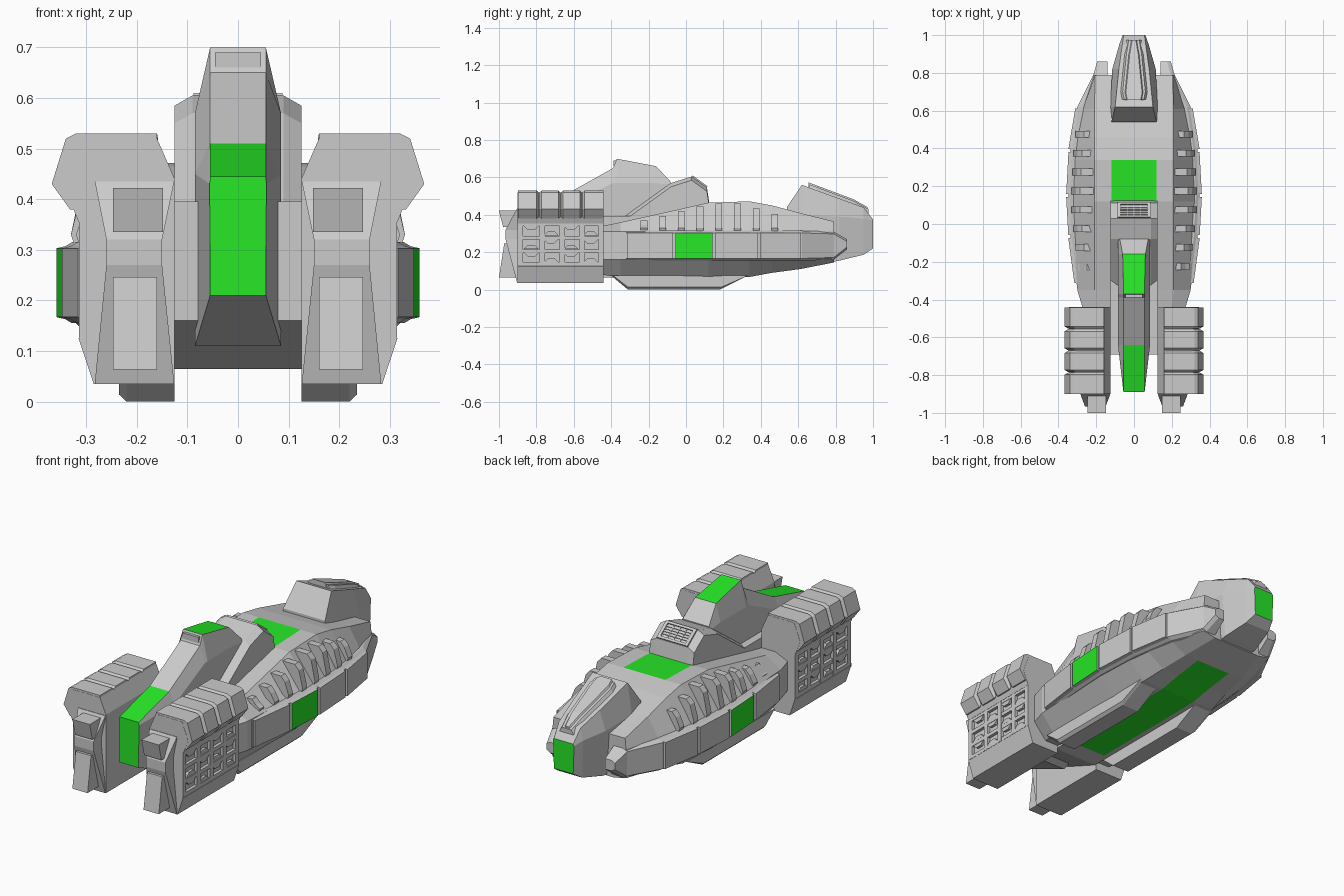
import bpy, bmesh

if "Cube" in bpy.data.objects:
    bpy.data.objects.remove(bpy.data.objects["Cube"])

green_mat = bpy.data.materials.new("green_paint")
green_mat.diffuse_color = (0.02, 0.8, 0.02, 1)
green_mat.use_nodes = True
green_mat.node_tree.nodes["Principled BSDF"].inputs["Base Color"].default_value = green_mat.diffuse_color
grey_mat = bpy.data.materials.new("hull_grey")
grey_mat.diffuse_color = (0.8, 0.8, 0.8, 1)
grey_mat.use_nodes = True
grey_mat.node_tree.nodes["Principled BSDF"].inputs["Base Color"].default_value = grey_mat.diffuse_color


def solid(name, parts, green=(), mirror=False):
    """Skin each part (a list of rings); green holds (segment, edge), caps are (-1, 0/1)."""
    bm = bmesh.new()
    for rings in parts:
        vs = [[bm.verts.new(p) for p in r] for r in rings]
        n = len(vs[0])
        for s in range(len(vs) - 1):
            for e in range(n):
                k = (e + 1) % n
                f = bm.faces.new((vs[s][e], vs[s][k], vs[s + 1][k], vs[s + 1][e]))
                f.material_index = int((s, e) in green)
        for c, ring in enumerate((vs[0], vs[-1])):
            f = bm.faces.new(ring)
            f.material_index = int((-1, c) in green)
    bmesh.ops.recalc_face_normals(bm, faces=bm.faces)
    me = bpy.data.meshes.new(name)
    bm.to_mesh(me)
    bm.free()
    ob = bpy.data.objects.new(name, me)
    bpy.context.collection.objects.link(ob)
    if green:
        me.materials.append(grey_mat)
        me.materials.append(green_mat)
    if mirror:
        ob.modifiers.new("mirror", 'MIRROR')
    return ob


def half(y, *pts):
    """Symmetric ring at y from right-hand points listed top to bottom."""
    return [(x, y, z) for x, z in pts] + [(-x, y, z) for x, z in reversed(pts)]


def at_y(y, pts):
    return [(x, y, z) for x, z in pts]


def at_x(x, pts):
    return [(x, y, z) for y, z in pts]


def box(x0, x1, y0, y1, z0, z1):
    return [[(x0, y, z0), (x1, y, z0), (x1, y, z1), (x0, y, z1)] for y in (y0, y1)]


def upright(levels):
    """Stack of rectangles: (z, x0, x1, rear y, front y)."""
    return [[(a, r, z), (b, r, z), (b, f, z), (a, f, z)] for z, a, b, r, f in levels]


# Main hull: y, top z, top half width, side half width, belly half width, belly z
hull = [(-.45, .34, .20, .27, .20, .08), (-.35, .36, .21, .30, .22, .065),
        (.12, .465, .21, .325, .23, .065), (.34, .472, .21, .315, .22, .068),
        (.46, .45, .21, .30, .20, .09), (.61, .41, .21, .27, .18, .11),
        (.79, .365, .205, .21, .14, .145)]
solid("main_hull", [[half(y, (.12, tz), (tw, tz), (mw, .31), (mw, .16), (bw, bz), (.10, bz))
                     for y, tz, tw, mw, bw, bz in hull]],
      green={(2, 11)} | {(s, 5) for s in range(5)})

# Nose with cockpit hump
nose = [(.54, .12, .442, .12, .40, .10, .15), (.62, .10, .56, .125, .40, .10, .12),
        (.82, .08, .487, .115, .39, .10, .155), (.95, .062, .44, .078, .38, .072, .187),
        (1.0, .055, .375, .06, .365, .055, .22)]
solid("nose", [[half(y, (a, b), (c, d), (e, f)) for y, a, b, c, d, e, f in nose]], green={(-1, 1)})

# Cockpit glass with its surrounding rim
canopy = [(.66, .060, .557), (.70, .068, .542), (.90, .048, .467), (.975, .035, .425)]
solid("canopy_rim", [[half(y, (w - .008, z + .006), (w + .008, z - .02)) for y, w, z in canopy]])
solid("canopy_glass", [[half(y - .004, (w - .025, z + .016), (w - .010, z - .01))
                        for y, w, z in canopy]])

# Bridge tower
tower = [(-.33, .39), (-.08, .57), (.03, .605), (.112, .545), (.125, .46)]
solid("bridge_tower", [[half(y, (.09, z), (.125, z - .02), (.125, .30)) for y, z in tower]])


def on_slope(x0, x1, t0, t1, h):
    """Raised bar lying on the tower's sloped front."""
    pts = [(.03 + .082 * t + .6 * k, .605 - .06 * t + .8 * k)
           for t, k in ((t0, -.004), (t1, -.004), (t1, h), (t0, h))]
    return [at_x(x0, pts), at_x(x1, pts)]


solid("bridge_vent_frame", [on_slope(-.088, .088, .02, .14, .008), on_slope(-.088, .088, .86, .98, .008),
                            on_slope(-.088, -.072, .14, .86, .008), on_slope(.072, .088, .14, .86, .008)])
solid("bridge_vent_slats", [on_slope(-.072, .072, t, t + .06, .005) for t in (.24, .38, .52, .66)]
      + [on_slope(x - .002, x + .002, .14, .86, .005) for x in (-.036, 0, .036)])

# Rear block between the engines
solid("rear_block", [[half(-.69, (.125, .395), (.125, .16)), half(-.45, (.125, .395), (.125, .065)),
                      half(-.30, (.125, .395), (.125, .065))]])

# Tail fin: y, top half width, top z, shoulder half width, shoulder z, foot half width, foot z
fin = [(-.89, .055, .445, .056, .43, .055, .21), (-.64, .055, .51, .085, .45, .085, .11),
       (-.39, .055, .65, .085, .57, .085, .20), (-.37, .055, .70, .085, .57, .085, .30),
       (-.16, .06, .66, .085, .57, .085, .40), (-.08, .075, .575, .085, .56, .085, .40)]
solid("tail_fin", [[half(y, (a, b), (c, d), (e, f)) for y, a, b, c, d, e, f in fin]],
      green={(0, 5), (3, 5), (-1, 0)})
solid("fin_vent", [box(-.045, .045, -.388, -.37, .66, .69)])

# Side pods: y, outer x, bottom z, top z
pod = [(-.32, .305, .155, .315), (-.065, .337, .155, .315), (.15, .348, .155, .315),
       (.39, .336, .155, .315), (.62, .30, .155, .315), (.79, .215, .16, .31), (.86, .195, .215, .27)]
solid("side_pod", [[at_y(y, [(.14, a), (x - .02, a), (x, a + .012), (x, b - .012), (x - .02, b), (.14, b)])
                    for y, x, a, b in pod]], mirror=True)

# Raised armour panels on the pods
for i, (a, b) in enumerate(zip(pod[:4], pod[1:5])):
    ends = [(a[0] + .008, a[1]), (b[0] - .008, b[1])]
    solid("pod_panel_%d" % (i + 1),
          [[at_y(y, [(x - .02, .16), (x + .011, .167), (x + .011, .303), (x - .02, .31)])
            for y, x in ends]], green={(0, 1)} if i == 1 else (), mirror=True)

# Row of ribs along the shoulders
tops = [.37, .395, .42, .445, .46, .46, .435, .405]
outs = [.285, .30, .31, .32, .32, .315, .31, .30]
ribs = []
for i, (t, x) in enumerate(zip(tops, outs)):
    y = -.225 + i * .1
    pts = [(.19, .30), (x, .30), (x + .01, .33), (x - .012, t - .025), (x - .035, t), (.19, t)]
    ribs.append([at_y(y - .018, pts), at_y(y + .018, pts)])
solid("shoulder_ribs", ribs, mirror=True)

# Belly skids
outer = [(-.39, .075), (-.31, .014), (.19, .014), (.33, .075)]
lower = [(-.40, .075), (-.31, 0), (.18, 0), (.33, .075)]
solid("belly_skid", [[at_x(.125, lower), at_x(.22, lower), at_x(.235, outer)]], mirror=True)

# Engine bodies with a recessed outer side
core = [(.16, .52), (.31, .52), (.345, .43), (.315, .355), (.298, .35), (.298, .14),
        (.315, .125), (.285, .035), (.125, .035), (.125, .44)]
solid("engine_body", [[at_y(-.9, core), at_y(-.44, core)]], mirror=True)

# Ribbed engine cowls
full = [(.16, .53), (.32, .53), (.34, .52), (.368, .43), (.332, .38), (.16, .38)]
slim = [(.158, .519), (.311, .519), (.325, .50), (.348, .43), (.328, .39), (.16, .38)]
cowls = []
for i in range(4):
    y = -.9 + i * .115
    cowls.append([at_y(y + .001, slim if i else full), at_y(y + .013, full),
                  at_y(y + .102, full), at_y(y + .114, slim if i < 3 else full)])
solid("engine_cowl_segments", cowls, mirror=True)

# Lattice over the recessed engine sides
bars = [box(.29, .314, -.9, -.44, z, z + .02) for z in (.127, .195, .268, .34)]
bars += [box(.29, .3145, y, y + .028, .13, .355) for y in (-.9, -.782, -.676, -.57, -.468)]
for c in range(4):
    for r in range(3):
        yc, zc = -.827 + c * .106, .171 + r * .072
        flip = 1 if (c + r) % 2 else -1
        tri = [(yc - .04, zc - .026 * flip), (yc + .04, zc - .026 * flip),
               (yc + .018, zc - .004 * flip), (yc - .018, zc - .004 * flip)]
        bars.append([at_x(.29, tri), at_x(.312, tri)])
solid("engine_side_lattice", bars, mirror=True)

# Engine exhausts: waisted backing plate with two outlets
solid("exhaust_plate", [upright([(.036, .126, .283, -.903, -.89), (.27, .15, .26, -.965, -.89),
                                 (.32, .15, .26, -.965, -.89), (.435, .126, .283, -.903, -.89)])], mirror=True)
solid("upper_exhaust", [upright([(.335, .148, .247, -.978, -.89), (.422, .148, .247, -1, -.89)])], mirror=True)
solid("lower_exhaust", [upright([(.064, .16, .247, -1, -.89), (.246, .16, .247, -.972, -.89)])], mirror=True)
